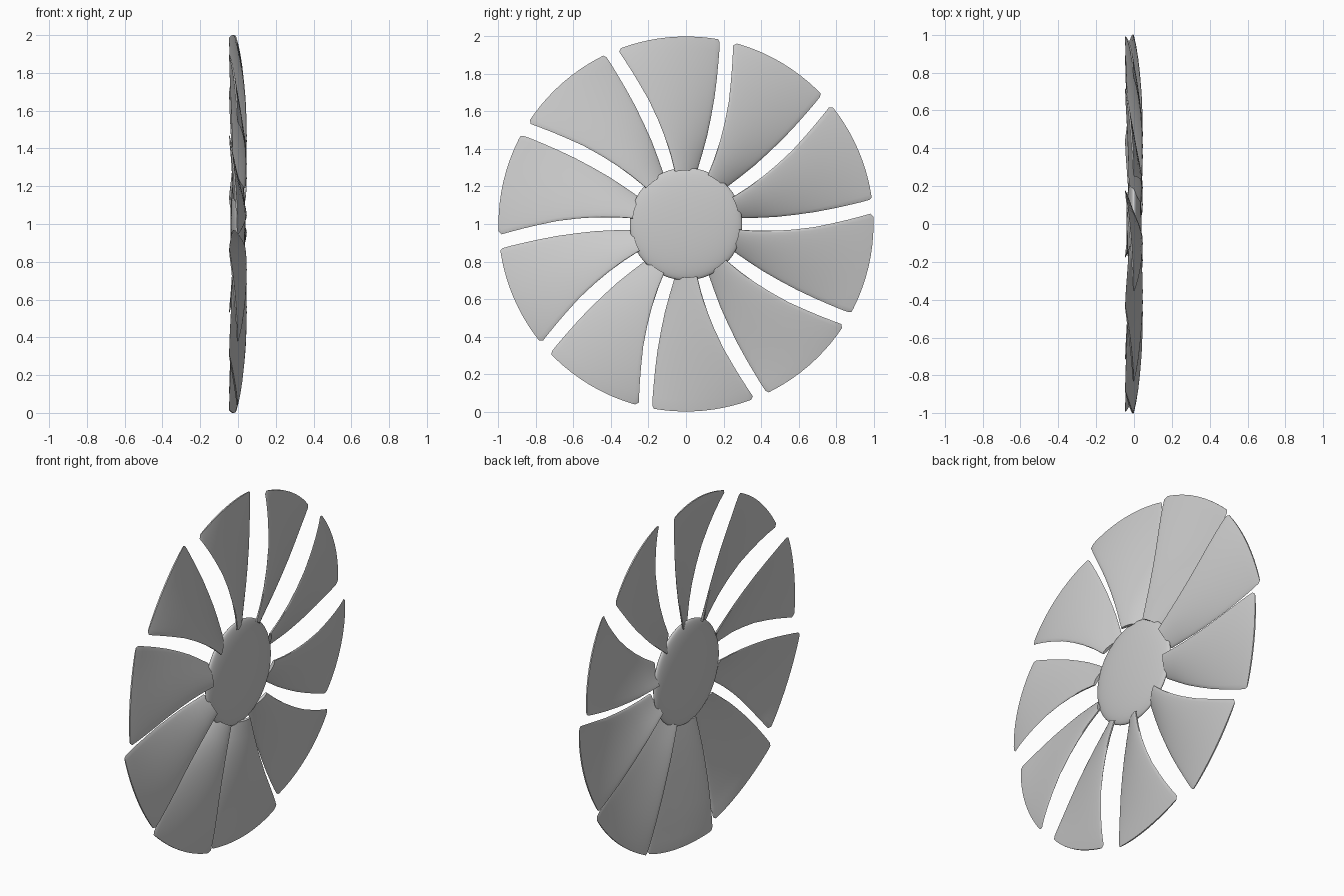
import bpy, bmesh, math
from mathutils import Matrix, Vector

if "Cube" in bpy.data.objects:
    bpy.data.objects.remove(bpy.data.objects["Cube"])

BLADES = 10
CENTRE = Vector((0, 0, 1))

# radius, leading angle, trailing angle, leading x, trailing x, half thickness
STATIONS = [
    (0.285, -12.0, 11.8, 0.036, -0.024, 0.010),
    (0.380, -12.6, 13.0, 0.041, -0.026, 0.010),
    (0.480, -13.7, 13.5, 0.043, -0.029, 0.009),
    (0.580, -15.1, 13.2, 0.042, -0.032, 0.008),
    (0.690, -16.7, 12.7, 0.038, -0.036, 0.007),
    (0.790, -18.4, 12.0, 0.030, -0.040, 0.006),
    (0.870, -19.6, 11.4, 0.021, -0.043, 0.006),
    (0.940, -20.6, 10.9, 0.010, -0.045, 0.005),
    (0.985, -21.2, 10.5, 0.000, -0.046, 0.005),
    (1.000, -20.3, 9.9, -0.004, -0.046, 0.004),
]
N = 28  # points round each blade section


def section(r, lead, trail, xl, xt, h):
    """Rounded, slightly cambered section wrapped on a cylinder of radius r."""
    pts = []
    for i in range(N):
        t = 2 * math.pi * i / N
        u = 0.5 - 0.5 * math.cos(t)
        s = math.sin(t)
        a = math.radians(lead + (trail - lead) * u)
        x = xl + (xt - xl) * u + 0.008 * 4 * u * (1 - u)
        x += h * math.copysign(abs(s) ** 0.6, s)
        pts.append(Vector((x, r * math.sin(a), r * math.cos(a))))
    return pts


def finish(bm, name):
    bmesh.ops.recalc_face_normals(bm, faces=bm.faces[:])
    me = bpy.data.meshes.new(name)
    bm.to_mesh(me)
    bm.free()
    ob = bpy.data.objects.new(name, me)
    bpy.context.collection.objects.link(ob)
    bpy.ops.object.select_all(action='DESELECT')
    ob.select_set(True)
    bpy.context.view_layer.objects.active = ob
    bpy.ops.object.shade_smooth_by_angle(angle=math.radians(50))
    return ob


# first blade: loft through the stations
bm = bmesh.new()
rings = [[bm.verts.new(p) for p in section(*s)] for s in STATIONS]
for a, b in zip(rings, rings[1:]):
    for i in range(N):
        j = (i + 1) % N
        bm.faces.new((a[i], a[j], b[j], b[i]))
for ring in (rings[0], rings[-1]):
    # cap with strips across the section
    for i in range(N // 2):
        loop = [ring[i], ring[i + 1], ring[N - 1 - i], ring[(N - i) % N]]
        loop = list(dict.fromkeys(loop))
        if len(loop) > 2:
            bm.faces.new(loop)
blade = finish(bm, "blade_01")
blade.location = CENTRE

# remaining blades share the mesh, turned about the x axis
for k in range(1, BLADES):
    ob = blade.copy()
    ob.name = f"blade_{k + 1:02d}"
    ob.rotation_euler.x = 2 * math.pi * k / BLADES
    bpy.context.collection.objects.link(ob)

# flattened round hub
bm = bmesh.new()
bmesh.ops.create_uvsphere(bm, u_segments=64, v_segments=32, radius=1)
bm.transform(Matrix.Diagonal((0.3, 0.3, 0.04, 1)))
bm.transform(Matrix.Rotation(math.pi / 2, 4, 'Y'))
hub = finish(bm, "hub")
hub.location = CENTRE
